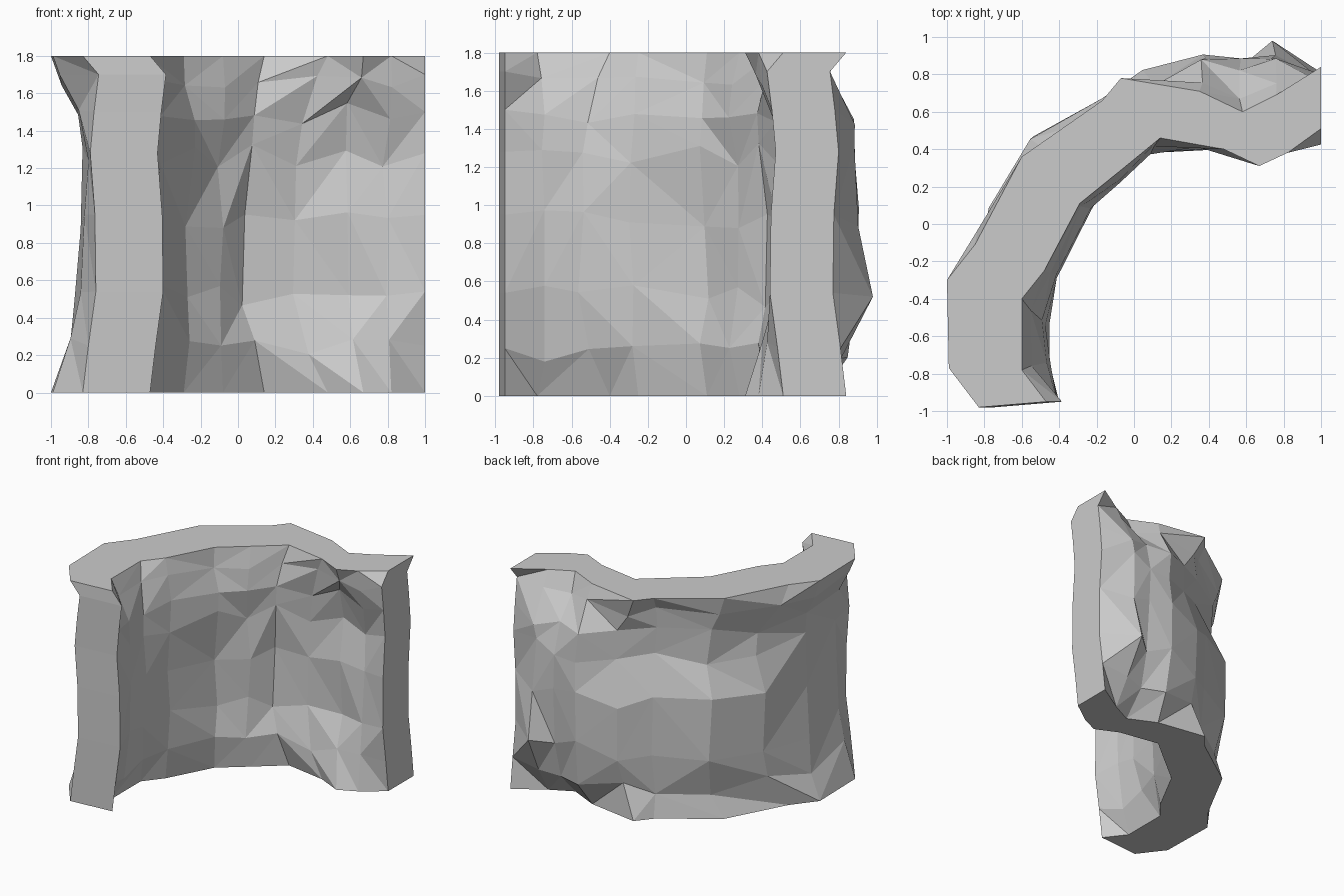
import bpy, bmesh, random
from mathutils import Vector

if "Cube" in bpy.data.objects:
    bpy.data.objects.remove(bpy.data.objects["Cube"])

random.seed(11)

# Plan outlines, from the front end round to the right end
OUTER_RIM = [(-.83, -.98), (-.99, -.77), (-1, -.30), (-.85, -.11), (-.60, .36), (-.17, .66),
             (-.07, .78), (.35, .71), (.58, .60), (.76, .69), (1, .84)]
OUTER_MID = [(-.77, -.98), (-.81, -.77), (-.83, -.35), (-.77, .10), (-.54, .46), (-.16, .68),
             (.06, .82), (.38, .89), (.58, .87), (.75, .90), (1, .77)]
INNER_RIM = [(-.47, -.95), (-.60, -.78), (-.60, -.40), (-.48, -.25), (-.29, .11), (-.08, .28),
             (.14, .46), (.48, .40), (.67, .31), (.82, .38), (1, .51)]
INNER_MID = [(-.41, -.95), (-.46, -.75), (-.47, -.55), (-.42, -.28), (-.23, .06), (-.08, .21),
             (.07, .37), (.30, .47), (.58, .49), (.80, .48), (1, .45)]

# Height rows, how far each bulges from rim to mid, and the end-edge offsets
ROWS = [0, .25, .54, .95, 1.28, 1.50, 1.70, 1.80]
BULGE = [0, .7, 1, 1, 1, .85, .3, 0]
END_OFFSET = [0, .03, .07, .065, .04, .06, .085, 0]
LAST = len(ROWS) - 1
COLS = len(OUTER_RIM)

# Dents into the rock: columns, rows, depth (negative pushes outward)
OUTER_DENTS = [((3, 4, 5, 6), (4, 5), .09), ((4, 5, 6), (6,), .05), ((4, 5, 6), (1,), .06),
               ((1, 2), (1, 2), -.03)]
INNER_DENTS = [((4, 5, 6), (2, 3), .07), ((5,), (4,), .05), ((8, 9), (4,), .05),
               ((7, 8, 9), (1,), -.04)]

bm = bmesh.new()


def rock_face(rim, mid, far_rim, dents):
    """Grid of vertices for one side of the wall, grid[column][row]."""
    grid = []
    for c in range(COLS):
        column = []
        into = (Vector(far_rim[c]) - Vector(rim[c])).normalized()
        for r, z in enumerate(ROWS):
            p = Vector(rim[c])
            if c == 0:
                p.x += END_OFFSET[r]
            elif c == COLS - 1:
                p.y -= END_OFFSET[r]
            else:
                p = p.lerp(Vector(mid[c]), BULGE[r])
                for cols, rows, depth in dents:
                    if c in cols and r in rows:
                        p += into * depth
                if 0 < r < LAST:
                    p += Vector((random.uniform(-.018, .018), random.uniform(-.018, .018)))
                    z += random.uniform(-.08, .05 if r < LAST - 1 else 0)
            column.append(bm.verts.new((p.x, p.y, z)))
        grid.append(column)
    return grid


def skin(grid, flip):
    """Cover a grid with triangles whose diagonals vary."""
    for c in range(COLS - 1):
        for r in range(LAST):
            q = [grid[c][r], grid[c + 1][r], grid[c + 1][r + 1], grid[c][r + 1]]
            if random.random() < .5:
                q = q[1:] + q[:1]
            for tri in ((q[0], q[1], q[2]), (q[0], q[2], q[3])):
                bm.faces.new(tri[::-1] if flip else tri)


outer = rock_face(OUTER_RIM, OUTER_MID, INNER_RIM, OUTER_DENTS)
inner = rock_face(INNER_RIM, INNER_MID, OUTER_RIM, INNER_DENTS)
outer[9][2].co = (.74, .98, .52)  # outermost point of the back
skin(outer, True)
skin(inner, False)

# Flat top and base
for r in (0, LAST):
    for c in range(COLS - 1):
        bm.faces.new((outer[c][r], outer[c + 1][r], inner[c + 1][r], inner[c][r]))

# Flat joining ends
for c in (0, COLS - 1):
    for r in range(LAST):
        bm.faces.new((outer[c][r], outer[c][r + 1], inner[c][r + 1], inner[c][r]))

bmesh.ops.recalc_face_normals(bm, faces=bm.faces)
mesh = bpy.data.meshes.new("curved_rock_wall")
bm.to_mesh(mesh)
bm.free()
wall = bpy.data.objects.new("curved_rock_wall", mesh)
bpy.context.collection.objects.link(wall)
